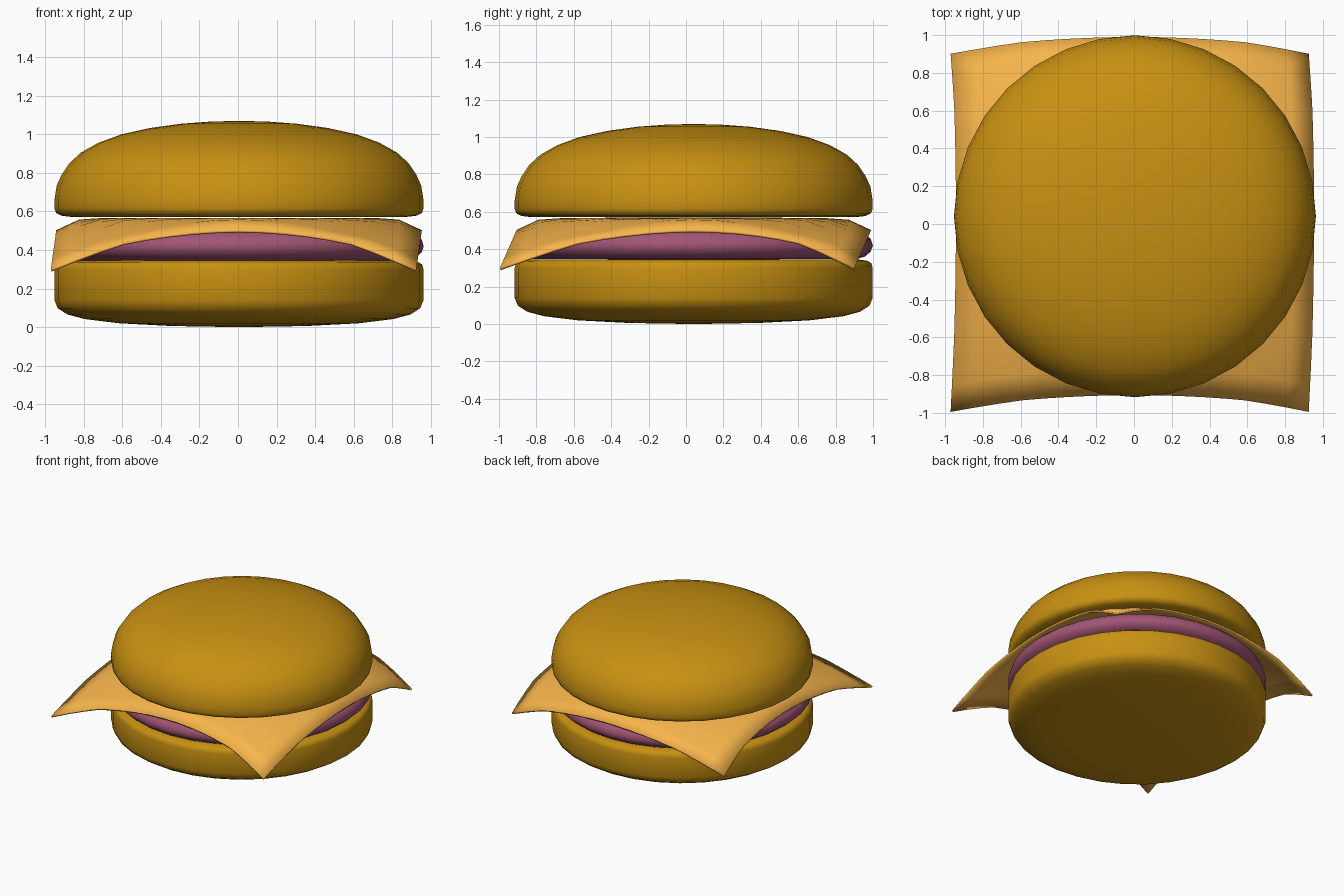
import bpy, bmesh, math
from mathutils import Matrix, Vector

if "Cube" in bpy.data.objects:
    bpy.data.objects.remove(bpy.data.objects["Cube"])

CX, CY = 0.005, 0.041   # centre of the round parts
SEG = 32


def finish(name, bm, color, angle):
    me = bpy.data.meshes.new(name)
    bmesh.ops.recalc_face_normals(bm, faces=bm.faces[:])
    bm.to_mesh(me)
    bm.free()
    ob = bpy.data.objects.new(name, me)
    bpy.context.collection.objects.link(ob)
    mat = bpy.data.materials.get(color[0]) or bpy.data.materials.new(color[0])
    mat.diffuse_color = color[1]
    mat.use_nodes = True
    mat.node_tree.nodes["Principled BSDF"].inputs["Base Color"].default_value = mat.diffuse_color
    me.materials.append(mat)
    bpy.ops.object.select_all(action='DESELECT')
    ob.select_set(True)
    bpy.context.view_layer.objects.active = ob
    bpy.ops.object.shade_smooth_by_angle(angle=math.radians(angle))
    return ob


def lathe(name, profile, color):
    """Revolve an (r, z) profile that starts and ends on the axis."""
    bm = bmesh.new()
    vs = [bm.verts.new((r, 0, z)) for r, z in profile]
    es = [bm.edges.new(p) for p in zip(vs, vs[1:])]
    bmesh.ops.spin(bm, geom=vs + es, cent=(0, 0, 0), axis=(0, 0, 1),
                   angle=math.tau, steps=SEG, use_duplicate=False)
    bmesh.ops.remove_doubles(bm, verts=bm.verts[:], dist=1e-4)
    bmesh.ops.translate(bm, verts=bm.verts[:], vec=(CX, CY, 0))
    return finish(name, bm, color, 60)


BUN = ("bun_brown", (0.57, 0.28, 0.006, 1))
MEAT = ("meat_purple", (0.36, 0.09, 0.18, 1))
CHEESE = ("cheese_yellow", (0.93, 0.46, 0.07, 1))

# Bottom bun
lathe("bottom_bun", [(0, 0), (0.35, 0.006), (0.62, 0.02), (0.8, 0.042), (0.89, 0.066),
                     (0.94, 0.098), (0.957, 0.14), (0.957, 0.3), (0.95, 0.325),
                     (0.93, 0.338), (0.88, 0.345), (0, 0.347)], BUN)

# Patty
lathe("patty", [(0, 0.346), (0.86, 0.347), (0.915, 0.36), (0.947, 0.388), (0.958, 0.42),
                (0.947, 0.455), (0.915, 0.485), (0.84, 0.515), (0.7, 0.54), (0, 0.55)], MEAT)

# Top bun
lathe("top_bun", [(0, 0.57), (0.87, 0.572), (0.92, 0.578), (0.948, 0.592), (0.957, 0.615),
                  (0.957, 0.66), (0.945, 0.735), (0.92, 0.79), (0.88, 0.85), (0.82, 0.905),
                  (0.73, 0.956), (0.61, 1.0), (0.46, 1.033), (0.3, 1.055), (0.15, 1.066),
                  (0, 1.07)], BUN)

# Cheese slice: a square sheet drooping over the patty
DROOP = [(0, 0.567), (0.7, 0.567), (0.83, 0.558), (0.95, 0.502), (1.11, 0.444), (1.345, 0.298), (2, 0)]


def droop(r):
    for (r0, z0), (r1, z1) in zip(DROOP, DROOP[1:]):
        if r <= r1:
            return z0 + (z1 - z0) * (r - r0) / (r1 - r0)


bm = bmesh.new()
bmesh.ops.create_grid(bm, x_segments=16, y_segments=16, size=0.948)
for v in bm.verts:
    z = droop(v.co.xy.length)
    sag = max(0, 0.5 - z)
    v.co = (v.co.x + CX - 0.14 * sag, v.co.y + CY - 0.44 * sag, z)
cheese = finish("cheese_slice", bm, CHEESE, 50)
mod = cheese.modifiers.new("thickness", 'SOLIDIFY')
mod.thickness = 0.014
mod.offset = -1
